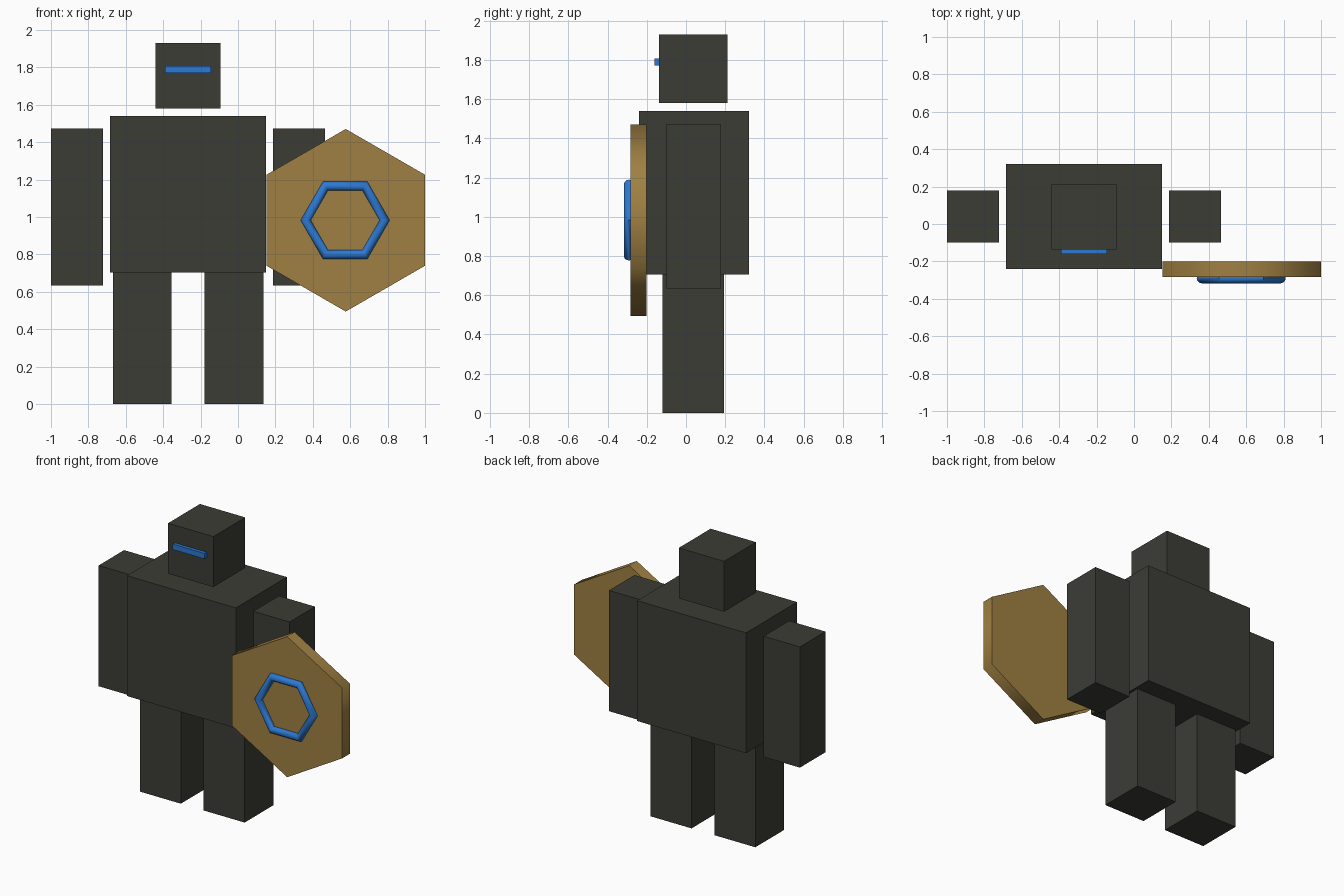
import bpy, math

if "Cube" in bpy.data.objects:
    bpy.data.objects.remove(bpy.data.objects["Cube"])


def material(name, rgb):
    m = bpy.data.materials.new(name)
    m.diffuse_color = (*rgb, 1)
    m.use_nodes = True
    m.node_tree.nodes["Principled BSDF"].inputs["Base Color"].default_value = m.diffuse_color
    return m


STONE = material("dark_stone", (0.045, 0.045, 0.037))
BRONZE = material("bronze", (0.35, 0.215, 0.055))
BLUE = material("bright_blue", (0.026, 0.19, 0.64))


def finish(name, mat):
    ob = bpy.context.object
    ob.name = name
    ob.data.materials.append(mat)
    return ob


def box(name, mat, x, y, z):
    """Box spanning the (min, max) ranges on each axis."""
    bpy.ops.mesh.primitive_cube_add(size=1, location=[sum(r) / 2 for r in (x, y, z)])
    ob = finish(name, mat)
    ob.scale = [r[1] - r[0] for r in (x, y, z)]
    bpy.ops.object.transform_apply(location=False, rotation=False, scale=True)


# Body
MID = -0.267
box("torso", STONE, (MID - 0.418, MID + 0.418), (-0.24, 0.32), (0.705, 1.54))
box("head", STONE, (MID - 0.174, MID + 0.174), (-0.137, 0.212), (1.58, 1.93))
box("visor", BLUE, (MID - 0.123, MID + 0.123), (-0.16, -0.12), (1.77, 1.808))

# Arms and legs, mirrored about the body's middle
for side, s in (("right", -1), ("left", 1)):
    arm, leg = MID + s * 0.594, MID + s * 0.245
    box(side + "_arm", STONE, (arm - 0.139, arm + 0.139), (-0.1, 0.179), (0.635, 1.473))
    box(side + "_leg", STONE, (leg - 0.157, leg + 0.157), (-0.12, 0.195), (0, 0.705))

# Hexagonal shield, point up
bpy.ops.mesh.primitive_cylinder_add(vertices=6, radius=0.488, depth=0.083,
                                    location=(0.576, -0.242, 0.983),
                                    rotation=(math.pi / 2, 0, 0))
finish("shield", BRONZE)
bpy.ops.object.shade_smooth_by_angle(angle=math.radians(65))

# Hexagonal ring on the shield, points to the sides
bpy.ops.mesh.primitive_torus_add(major_segments=6, minor_segments=12,
                                 major_radius=0.211, minor_radius=0.027,
                                 location=(0.573, -0.29, 0.983),
                                 rotation=(math.pi / 2, 0, 0))
finish("shield_ring", BLUE)
bpy.ops.object.shade_smooth_by_angle(angle=math.radians(50))
